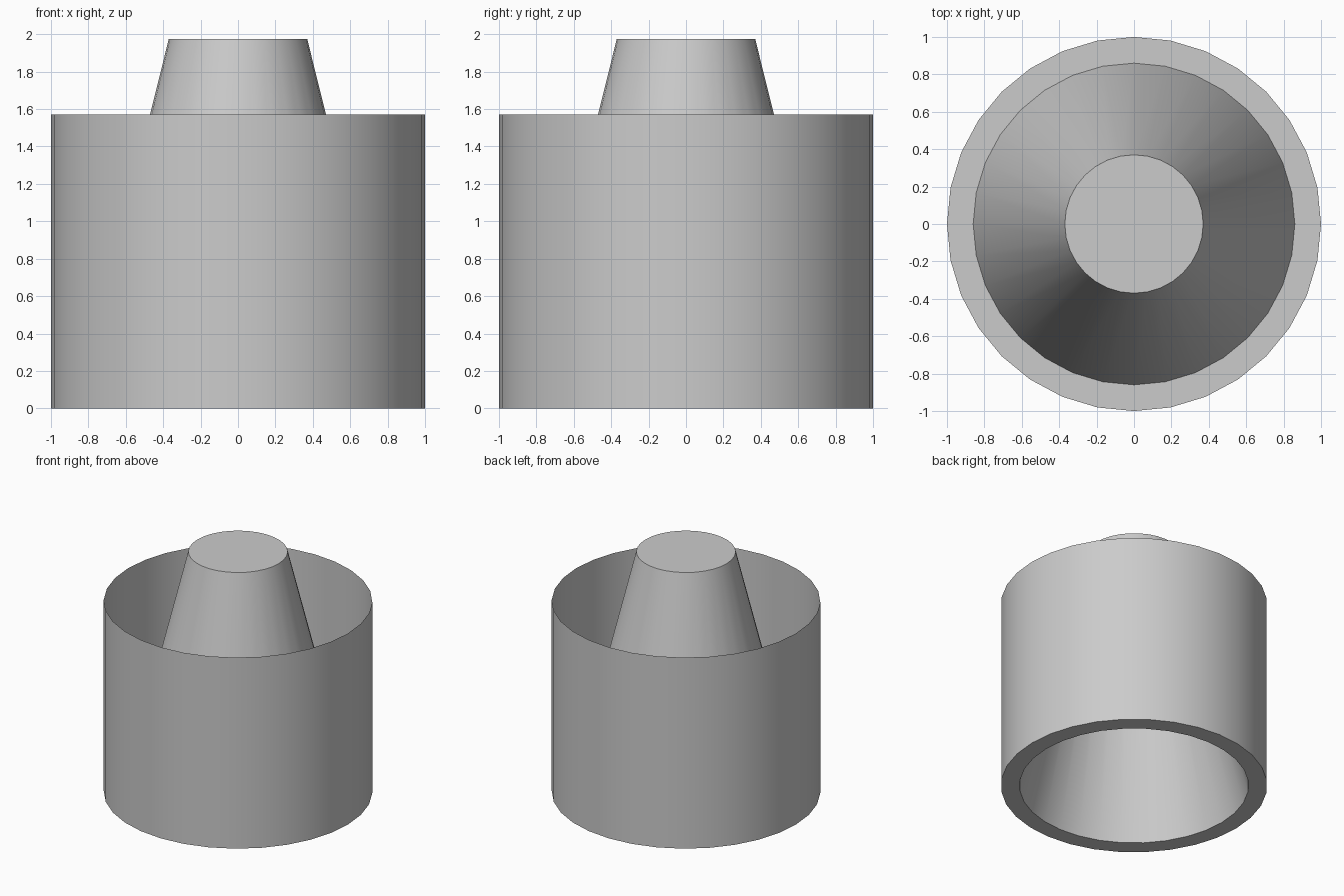
import bpy, bmesh, math

cube = bpy.data.objects.get("Cube")
if cube:
    bpy.data.objects.remove(cube, do_unlink=True)

SEGMENTS = 32
HEIGHT = 1.975

grey = bpy.data.materials.new("plain grey")
grey.use_nodes = True
grey.diffuse_color = (0.6, 0.6, 0.6, 1)
grey.node_tree.nodes["Principled BSDF"].inputs["Base Color"].default_value = grey.diffuse_color


def lathe(name, profile, cap=False):
    """Turn (radius, z) points about the z axis into one thin sheet."""
    bm = bmesh.new()
    rings = []
    for radius, z in profile:
        ring = bmesh.ops.create_circle(bm, segments=SEGMENTS, radius=radius)["verts"]
        for v in ring:
            v.co.z = z
        rings.append(ring)
    for low, high in zip(rings, rings[1:]):
        for i in range(SEGMENTS):
            j = (i + 1) % SEGMENTS
            bm.faces.new((low[i], low[j], high[j], high[i]))
    if cap:
        bm.faces.new(rings[-1])
    # Outer wall faces outward; floor and core follow the same sheet
    bmesh.ops.recalc_face_normals(bm, faces=bm.faces)
    mesh = bpy.data.meshes.new(name)
    bm.to_mesh(mesh)
    bm.free()
    mesh.materials.append(grey)
    obj = bpy.data.objects.new(name, mesh)
    bpy.context.collection.objects.link(obj)
    bpy.ops.object.select_all(action="DESELECT")
    obj.select_set(True)
    bpy.context.view_layer.objects.active = obj
    bpy.ops.object.shade_smooth_by_angle(angle=math.radians(30))
    return obj


# Thin open wall, with the narrow flat floor and the hollow tapered core inside it
lathe("outer_wall", [(1, 0), (1, 1.57)])
lathe("floor_ring", [(1, 0), (0.86, 0)])
lathe("tapered_core", [(0.86, 0), (0.37, HEIGHT)], cap=True)
